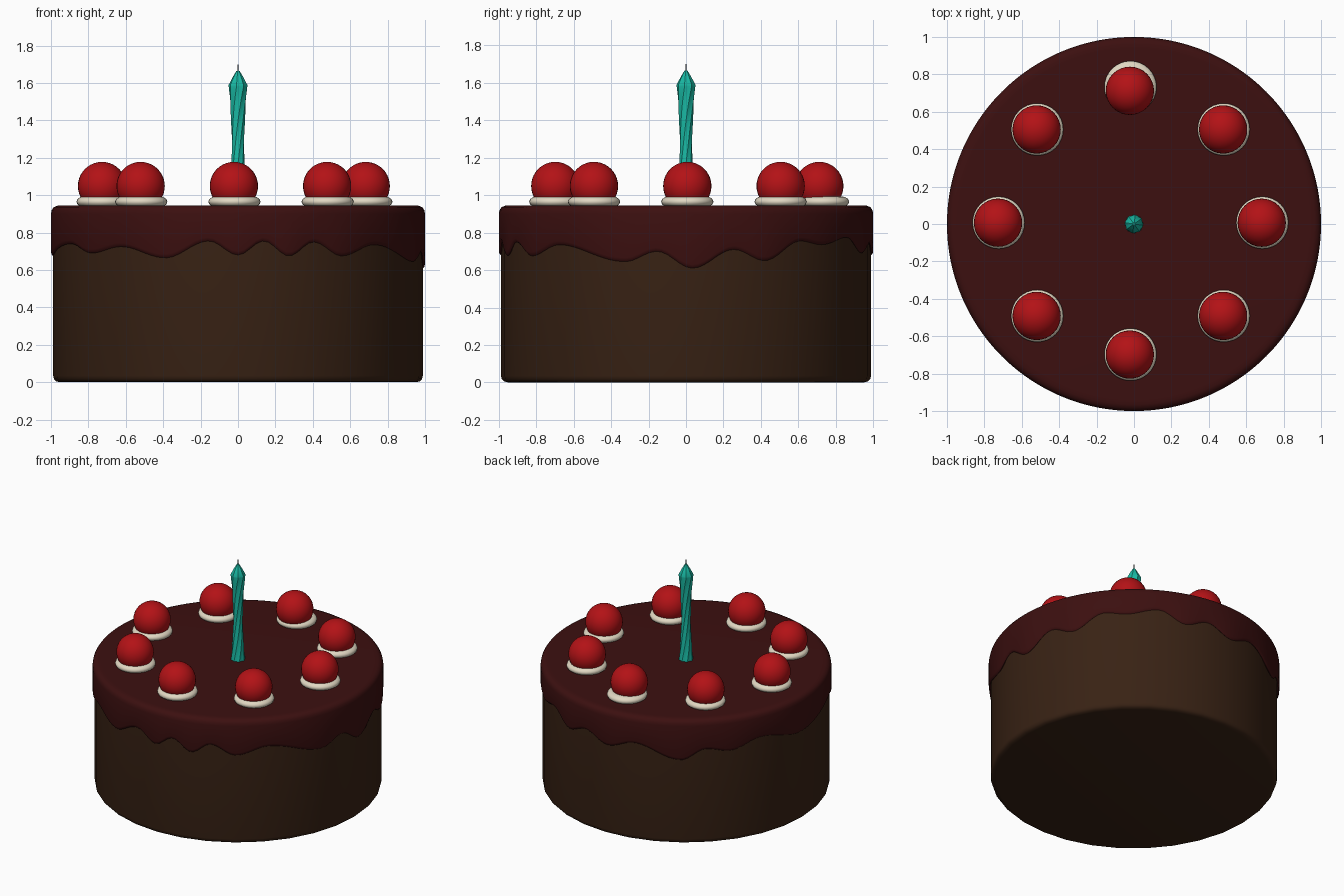
import bpy, math
from math import sin, cos, pi, radians

if "Cube" in bpy.data.objects:
    bpy.data.objects.remove(bpy.data.objects["Cube"])


def mat(name, rgb):
    m = bpy.data.materials.new(name)
    m.diffuse_color = (*rgb, 1)
    m.use_nodes = True
    m.node_tree.nodes["Principled BSDF"].inputs["Base Color"].default_value = m.diffuse_color
    return m


SPONGE = mat("sponge", (0.04, 0.016, 0.007))
ICING = mat("icing", (0.045, 0.005, 0.005))
CHERRY = mat("cherry", (0.45, 0.006, 0.008))
CREAM = mat("cream", (0.75, 0.68, 0.54))
TEAL = mat("teal", (0.01, 0.5, 0.38))
DARK = mat("wick", (0.03, 0.03, 0.03))


def finish(ob, name, material, angle=40):
    ob.name = name
    ob.data.materials.append(material)
    bpy.ops.object.select_all(action='DESELECT')
    ob.select_set(True)
    bpy.context.view_layer.objects.active = ob
    bpy.ops.object.shade_smooth_by_angle(angle=radians(angle))
    return ob


def loft(name, rings, n, point, material, angle=40, close=False):
    """Skin of rings x n points; point(ring, theta) gives (radius, angle, z)."""
    verts, faces = [], []
    for r in rings:
        for j in range(n):
            rad, a, z = point(r, 2 * pi * j / n)
            verts.append((rad * cos(a), rad * sin(a), z))
    k = len(rings)
    for i in range(k if close else k - 1):
        for j in range(n):
            a, b, i2 = i * n, ((i + 1) % k) * n, (j + 1) % n
            faces.append((a + j, a + i2, b + i2, b + j))
    if not close:
        faces += [tuple(reversed(range(n))), tuple(range((k - 1) * n, k * n))]
    me = bpy.data.meshes.new(name)
    me.from_pydata(verts, [], faces)
    ob = bpy.data.objects.new(name, me)
    bpy.context.collection.objects.link(ob)
    return finish(ob, name, material, angle)


# Sponge body with softly rounded lower edge
body = [(0.95, 0), (0.972, 0.005), (0.984, 0.017), (0.988, 0.035), (0.988, 0.9)]
loft("cake_body", body, 32, lambda r, t: (r[0], t, r[1]), SPONGE)

# Icing: alternating crests and dips (degrees, height) around the rim
DRIP = [(-154, .74), (-142, .69), (-129, .725), (-113, .665), (-99, .755),
        (-90, .68), (-82, .755), (-74, .675), (-66, .75), (-56, .675),
        (-43, .735), (-19, .645), (-9, .70), (2, .61), (15, .71), (25, .65),
        (38, .755), (47, .735), (60, .775), (71, .69), (81, .745), (92, .68),
        (104, .74), (123, .64), (133, .72), (143, .69), (156, .75),
        (178, .675), (206, .74)]


def drip(t):
    d = math.degrees(t)
    if d > 206:
        d -= 360
    for (a, za), (b, zb) in zip(DRIP, DRIP[1:]):
        if a <= d <= b:
            return za + (zb - za) * (1 - cos(pi * (d - a) / (b - a))) / 2
    return 0.7


# Rings as (radius, height or None, offset above the drip line)
shell = [(0.975, None, 0.012), (0.990, None, 0), (0.997, None, 0.008),
         (1.0, None, 0.02), (1.0, 0.90, 0), (0.996, 0.92, 0),
         (0.985, 0.936, 0), (0.965, 0.944, 0), (0.94, 0.945, 0)]
loft("icing", shell, 192,
     lambda r, t: (r[0], t, drip(t) + r[2] if r[1] is None else r[1]), ICING)

# Cherries on flattened cream rings
for i in range(8):
    a = i * pi / 4
    x, y = 0.705 * cos(a) - 0.022, 0.705 * sin(a) + 0.007
    bpy.ops.mesh.primitive_uv_sphere_add(segments=32, ring_count=20, radius=0.129,
                                         location=(x, y, 1.049))
    finish(bpy.context.object, f"cherry_{i + 1}", CHERRY, 60)
    dy = 0.02 if i == 2 else 0
    bpy.ops.mesh.primitive_torus_add(major_radius=0.095, minor_radius=0.045,
                                     major_segments=32, minor_segments=12,
                                     location=(x + 0.003, y + dy, 0.965))
    bpy.context.object.scale = (1, 1, 0.65)
    finish(bpy.context.object, f"cream_{i + 1}", CREAM, 60)

# Twisted, waisted candle with pointed top
N = 20
candle = []
for i in range(N + 1):
    u = i / N
    candle.append((0.032 + 0.016 * abs(2 * u - 1) ** 1.8, 0.94 + 0.64 * u, 2.2 * u))
candle += [(0.048, 1.59, 2.2), (0.028, 1.63, 2.2), (0.008, 1.665, 2.2)]
loft("candle", candle, 32,
     lambda r, t: (r[0] * (1 + 0.05 * cos(8 * t)), t + r[2], r[1]), TEAL, 30)

# Wick
bpy.ops.mesh.primitive_cylinder_add(vertices=8, radius=0.004, depth=0.05,
                                    location=(0, 0, 1.675))
finish(bpy.context.object, "wick", DARK)
